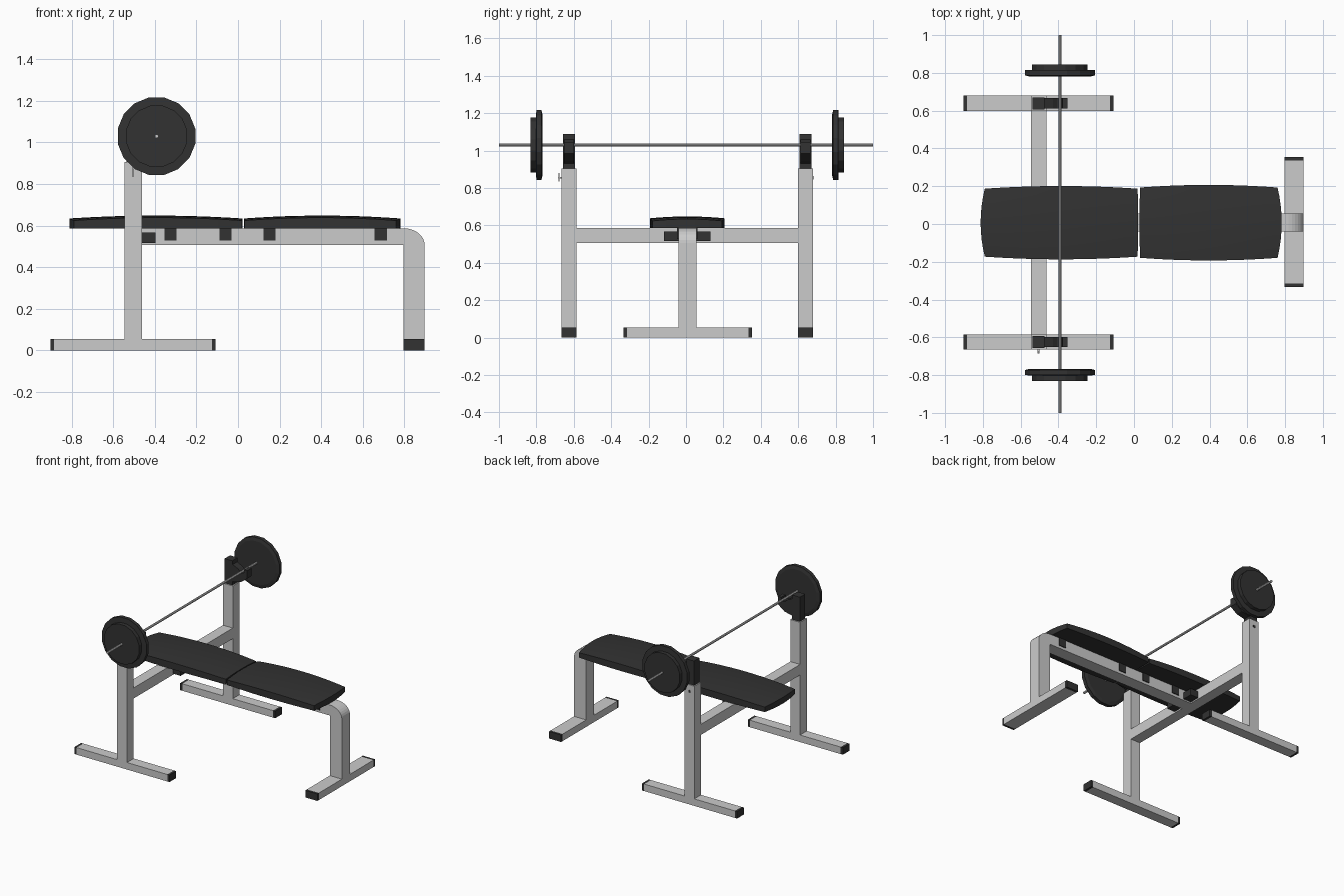
import bpy, bmesh, math
from mathutils import Matrix

if "Cube" in bpy.data.objects:
    bpy.data.objects.remove(bpy.data.objects["Cube"])

CY = 0.007  # frame centre line in y

dark = bpy.data.materials.new("dark_rubber")
dark.diffuse_color = (0.032, 0.032, 0.032, 1)
dark.use_nodes = True
dark.node_tree.nodes["Principled BSDF"].inputs["Base Color"].default_value = dark.diffuse_color


def finish(name, bm, mat=None):
    bmesh.ops.recalc_face_normals(bm, faces=bm.faces[:])
    me = bpy.data.meshes.new(name)
    bm.to_mesh(me)
    bm.free()
    ob = bpy.data.objects.new(name, me)
    bpy.context.collection.objects.link(ob)
    if mat:
        me.materials.append(mat)
    return ob


def box(name, x0, x1, y0, y1, z0, z1, mat=None):
    bm = bmesh.new()
    m = Matrix.Translation(((x0 + x1) / 2, (y0 + y1) / 2, (z0 + z1) / 2)) \
        @ Matrix.Diagonal((x1 - x0, y1 - y0, z1 - z0, 1))
    bmesh.ops.create_cube(bm, size=1, matrix=m)
    return finish(name, bm, mat)


def extrude_xz(name, pts, y0, y1, mat=None):
    bm = bmesh.new()
    f = bm.faces.new([bm.verts.new((x, y0, z)) for x, z in pts])
    g = bmesh.ops.extrude_face_region(bm, geom=[f])
    vs = [v for v in g["geom"] if isinstance(v, bmesh.types.BMVert)]
    bmesh.ops.translate(bm, verts=vs, vec=(0, y1 - y0, 0))
    return finish(name, bm, mat)


def lathe_y(name, prof, x, z, sign, sides, mat=None):
    # rings of (radius, y) joined along the y axis, closed at both ends
    bm = bmesh.new()
    rings = []
    for r, y in prof:
        ring = []
        for i in range(sides):
            a = 2 * math.pi * (i + 0.5) / sides
            ring.append(bm.verts.new((x + r * math.cos(a), CY * (sign != 0) + (sign or 1) * y,
                                      z + r * math.sin(a))))
        rings.append(ring)
    for a, b in zip(rings, rings[1:]):
        for i in range(sides):
            j = (i + 1) % sides
            bm.faces.new((a[i], a[j], b[j], b[i]))
    bm.faces.new(rings[0])
    bm.faces.new(rings[-1])
    return finish(name, bm, mat)


def pad(name, x0, x1, half, bulge0, bulge1):
    # cushion: bowed outline, crowned top, flat underside
    n, m = 12, 8
    bm = bmesh.new()
    top, bot = [], []
    for i in range(n + 1):
        u = i / n * 2 - 1
        rt, rb = [], []
        for j in range(m + 1):
            v = j / m * 2 - 1
            bow = 1 - v * v
            a, b = x0 - bulge0 * (bow - 1), x1 + bulge1 * (bow - 1)
            x = a + (b - a) * i / n
            y = CY + v * (half - 0.014 * u * u)
            z = 0.624 + 0.014 * (1 - u * u) + 0.010 * (1 - v * v)
            rt.append(bm.verts.new((x, y, z)))
            rb.append(bm.verts.new((x, y, 0.587)))
        top.append(rt)
        bot.append(rb)
    for i in range(n):
        for j in range(m):
            for g in (top, bot):
                bm.faces.new((g[i][j], g[i + 1][j], g[i + 1][j + 1], g[i][j + 1]))
        for j in (0, m):
            bm.faces.new((top[i][j], top[i + 1][j], bot[i + 1][j], bot[i][j]))
    for j in range(m):
        for i in (0, n):
            bm.faces.new((top[i][j], top[i][j + 1], bot[i][j + 1], bot[i][j]))
    ob = finish(name, bm, dark)
    bpy.context.view_layer.objects.active = ob
    ob.select_set(True)
    bpy.ops.object.shade_smooth_by_angle(angle=math.radians(30))
    ob.select_set(False)


# Rack: feet, uprights, bar holders and plates on both sides
UX0, UX1 = -0.545, -0.463
hook = [(-0.473, 0.93), (-0.405, 0.945), (-0.352, 0.985), (-0.352, 1.045),
        (-0.378, 1.045), (-0.380, 1.022), (-0.392, 1.018), (-0.408, 1.022),
        (-0.430, 1.040), (-0.473, 1.060)]
for s, side in ((-1, "near"), (1, "far")):
    c = CY + s * 0.632
    a, b = c - 0.04, c + 0.04
    box(f"rack_foot_{side}", -0.885, -0.126, a, b, 0, 0.053)
    box(f"rack_foot_cap_rear_{side}", -0.903, -0.885, a, b, 0, 0.053, dark)
    box(f"rack_foot_cap_front_{side}", -0.126, -0.108, a, b, 0, 0.053, dark)
    box(f"upright_{side}", UX0, UX1, a, b, 0.053, 0.905)
    box(f"holder_post_{side}", -0.537, -0.473, c - 0.032, c + 0.032, 0.88, 1.09, dark)
    extrude_xz(f"bar_hook_{side}", hook, c - 0.027, c + 0.027, dark)
    lathe_y(f"weight_plate_{side}",
            [(0.165, 0.774), (0.190, 0.780), (0.190, 0.807), (0.150, 0.809),
             (0.150, 0.838)], -0.392, 1.03, s, 16, dark)

# Locking pin and its hole
box("lock_pin", -0.510, -0.500, -0.685, -0.66, 0.850, 0.860)
box("lock_pin_handle", -0.510, -0.500, -0.682, -0.676, 0.836, 0.880)
box("pin_hole", -0.514, -0.496, 0.66, 0.681, 0.846, 0.864, dark)

# Barbell rod
lathe_y("barbell_rod", [(0.009, -1), (0.009, 1)], -0.392, 1.03, 0, 8)

# Cross beam and main beam bending down into the front leg
box("cross_beam", UX0, UX1, CY - 0.592, CY + 0.592, 0.507, 0.587)
arc = [(0.797 + 0.101 * math.sin(t), 0.507 + 0.08 * math.cos(t))
       for t in [k * math.pi / 16 for k in range(9)]]
extrude_xz("main_beam_and_leg",
           [(UX1, 0.507), (UX1, 0.587)] + arc + [(0.898, 0.053), (0.797, 0.053), (0.797, 0.507)],
           CY - 0.048, CY + 0.048)

# Front foot with caps
box("front_foot", 0.797, 0.898, CY - 0.322, CY + 0.328, 0, 0.053)
for s, side in ((-1, "near"), (1, "far")):
    y = sorted((CY + 0.003 + s * 0.325, CY + 0.003 + s * 0.344))
    box(f"front_foot_cap_{side}", 0.797, 0.898, y[0], y[1], 0, 0.053, dark)

# Brackets under the pads and at the cross beam
box("beam_bracket", -0.463, -0.397, CY - 0.125, CY + 0.125, 0.517, 0.567, dark)
for i, x in enumerate((-0.324, -0.06, 0.152, 0.687)):
    box(f"pad_bracket_{i + 1}", x - 0.029, x + 0.029, CY - 0.054, CY + 0.054, 0.527, 0.588, dark)

# Cushions
pad("back_pad", -0.812, 0.022, 0.194, 0.022, 0.003)
pad("seat_pad", 0.029, 0.782, 0.200, 0.003, 0.022)
